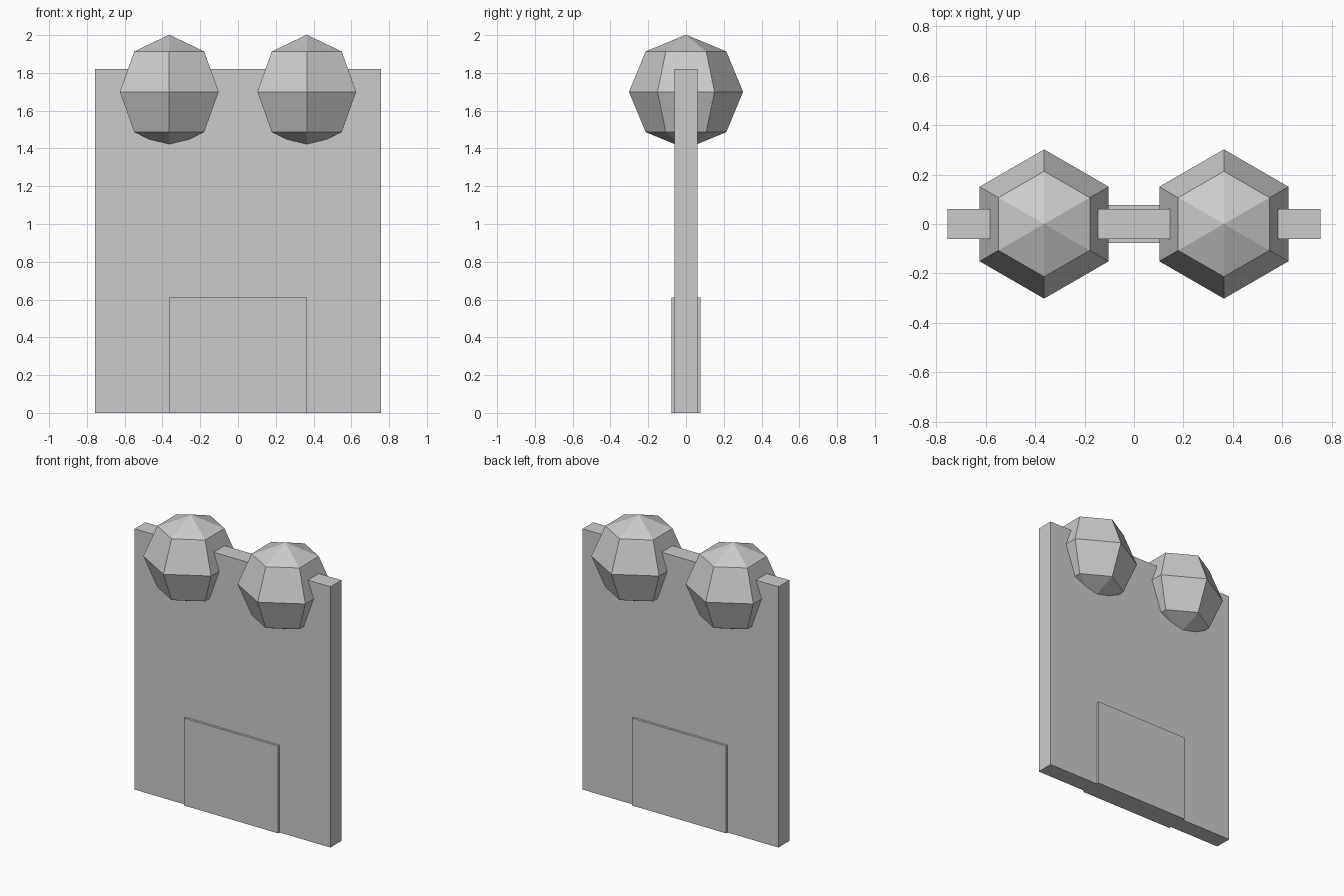
import bpy, bmesh
from math import sin, cos, pi

if "Cube" in bpy.data.objects:
    bpy.data.objects.remove(bpy.data.objects["Cube"])


def box(name, half_x, half_y, height):
    bpy.ops.mesh.primitive_cube_add(size=1, location=(0, 0, height / 2))
    ob = bpy.context.object
    ob.name = name
    ob.scale = (2 * half_x, 2 * half_y, height)
    bpy.ops.object.transform_apply(location=False, rotation=False, scale=True)
    return ob


def faceted_ball(name, x, z, r, sides=6, rings=4):
    bm = bmesh.new()
    top = bm.verts.new((0, 0, r))
    bottom = bm.verts.new((0, 0, -r))
    loops = []
    for i in range(1, rings):
        a = pi * i / rings
        loops.append([bm.verts.new((r * sin(a) * cos(pi / 2 + 2 * pi * k / sides),
                                    r * sin(a) * sin(pi / 2 + 2 * pi * k / sides),
                                    r * cos(a))) for k in range(sides)])
    for k in range(sides):
        n = (k + 1) % sides
        bm.faces.new((top, loops[0][k], loops[0][n]))
        bm.faces.new((bottom, loops[-1][n], loops[-1][k]))
        for upper, lower in zip(loops, loops[1:]):
            bm.faces.new((upper[k], lower[k], lower[n], upper[n]))
    mesh = bpy.data.meshes.new(name)
    bm.to_mesh(mesh)
    bm.free()
    ob = bpy.data.objects.new(name, mesh)
    ob.location = (x, 0, z)
    bpy.context.collection.objects.link(ob)


# Upright slab and the slightly thicker panel at its base
box("wall_slab", 0.756, 0.06, 1.82)
box("base_panel", 0.364, 0.076, 0.61)

# Two six-sided balls set into the top edge
for side, x in (("left", -0.364), ("right", 0.364)):
    faceted_ball(side + "_ball", x, 1.7, 0.302)
